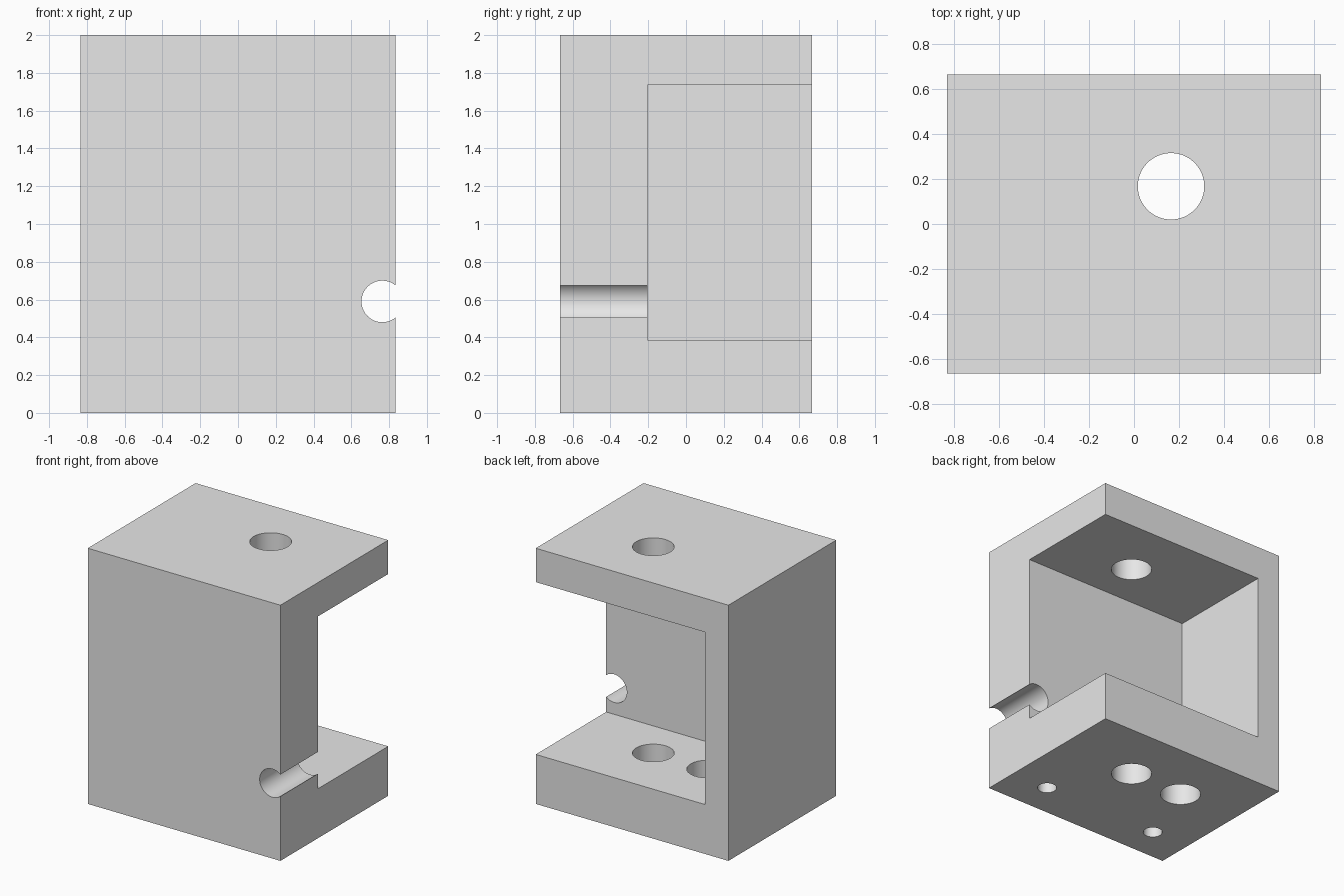
import bpy
from math import pi, radians

old = bpy.data.objects.get("Cube")
if old:
    bpy.data.objects.remove(old, do_unlink=True)

W, D, H = 1.667, 1.333, 2.0      # overall block size

grey = bpy.data.materials.new("plain_grey")
grey.use_nodes = True
grey.diffuse_color = (0.8, 0.8, 0.8, 1)
grey.node_tree.nodes["Principled BSDF"].inputs["Base Color"].default_value = (0.8, 0.8, 0.8, 1)


def box(name, low, high):
    """Axis-aligned box between two corners."""
    centre = [(a + b) / 2 for a, b in zip(low, high)]
    bpy.ops.mesh.primitive_cube_add(size=1, location=centre)
    ob = bpy.context.object
    ob.name = name
    ob.scale = [b - a for a, b in zip(low, high)]
    bpy.ops.object.transform_apply(location=True, rotation=True, scale=True)
    ob.data.materials.append(grey)
    return ob


def rod(name, radius, length, centre, tilt=0.0):
    """Round cutter, upright unless tilted about x."""
    bpy.ops.mesh.primitive_cylinder_add(vertices=96, radius=radius, depth=length,
                                        location=centre, rotation=(tilt, 0, 0))
    ob = bpy.context.object
    ob.name = name
    bpy.ops.object.transform_apply(location=True, rotation=True, scale=True)
    ob.data.materials.append(grey)
    return ob


def cut(target, cutter):
    """Subtract the cutter and discard it."""
    cutter.hide_render = True
    mod = target.modifiers.new(cutter.name, 'BOOLEAN')
    mod.operation = 'DIFFERENCE'
    mod.solver = 'EXACT'
    mod.object = cutter
    bpy.context.view_layer.objects.active = target
    bpy.ops.object.modifier_apply(modifier=mod.name)
    bpy.data.objects.remove(cutter, do_unlink=True)


# Solid block
block = box("bracket_block", (-W / 2, -D / 2, 0), (W / 2, D / 2, H))

# Pocket, open at the back and at the left side
cut(block, box("pocket", (-0.633, -0.203, 0.387), (W, D, 1.735)))

# Bore through the roof and floor
cut(block, rod("main_bore", 0.148, 3, (0.165, 0.168, 1)))

# Second bore through the floor only
cut(block, rod("floor_bore", 0.148, 1, (-0.305, 0.168, 0)))

# Round notch through the front wall at its open edge
cut(block, rod("edge_notch", 0.11, 1, (0.764, -0.6, 0.59), pi / 2))

# Blind mounting holes under the front wall
for side in (-1, 1):
    cut(block, rod("mounting_hole", 0.07, 1.2, (side * 0.507, -0.39, 0)))

# Smooth bores with sharp edges
bpy.ops.object.select_all(action='DESELECT')
block.select_set(True)
bpy.context.view_layer.objects.active = block
bpy.ops.object.shade_smooth_by_angle(angle=radians(30))
